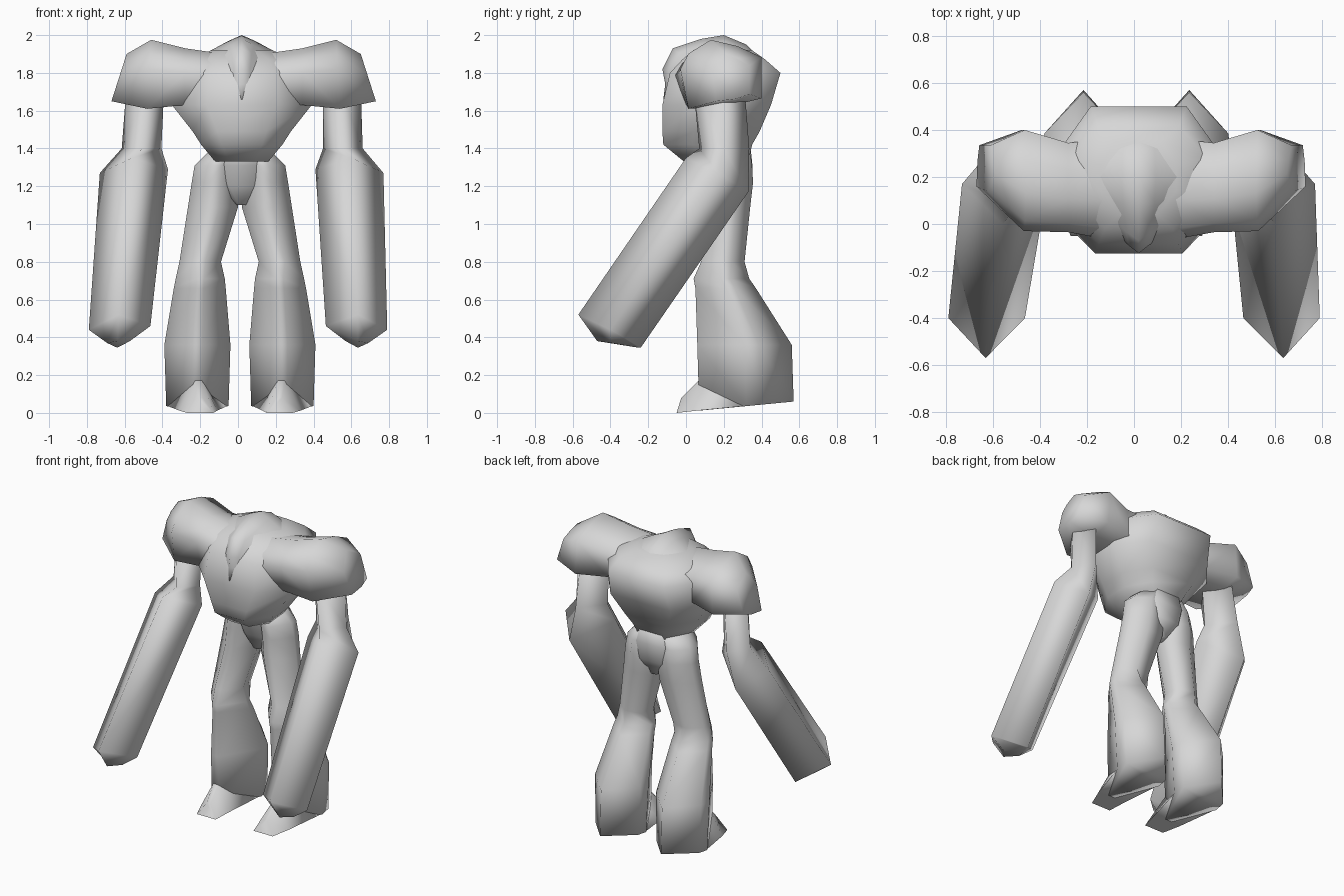
import bpy, bmesh, math

if "Cube" in bpy.data.objects:
    bpy.data.objects.remove(bpy.data.objects["Cube"])

grey = bpy.data.materials.new("stone_grey")
grey.diffuse_color = (0.68, 0.68, 0.68, 1)
grey.use_nodes = True
grey.node_tree.nodes["Principled BSDF"].inputs["Base Color"].default_value = grey.diffuse_color

# Unit cross-sections
BODY = [(-.5, -1), (.5, -1), (1, -.35), (1, .35), (.6, 1), (-.6, 1), (-1, .35), (-1, -.35)]
SHIN = [(0, 1), (-.95, .3), (-1, 0), (-.15, -1), (.15, -1), (1, 0), (.95, .3)]
THIGH = [(.15, 1), (-.8, .85), (-1, -.1), (-.25, -1), (.25, -1), (1, -.1), (.9, .4)]
PAULDRON = [(-.8, -1), (.3, -.9), (1, -.7), (1, .5), (.4, .82), (-.25, 1), (-.8, .6), (-1, .15)]
WEDGE = [(-1, -1), (1, -1), (.18, 1), (-.18, 1)]


def section(shape, a0, a1, b0, b1):
    """Scale a unit shape to the box a0..a1 by b0..b1."""
    return [((a0 + a1) / 2 + u * (a1 - a0) / 2, (b0 + b1) / 2 + v * (b1 - b0) / 2)
            for u, v in shape]


def level(shape, z, x0, x1, y0, y1, slope=0.0):
    """Horizontal ring at height z, optionally tilted along y."""
    return [(x, y, z + slope * (y - y0)) for x, y in section(shape, x0, x1, y0, y1)]


def loft(name, rings, mirror_x=None, lean=0.0):
    """Skin the rings, cap both ends, and add a mirrored twin if asked."""
    bm = bmesh.new()
    sides = [lambda p: p]
    if mirror_x is not None:
        sides.append(lambda p: (2 * (mirror_x + lean * p[2]) - p[0], p[1], p[2]))
    for place in sides:
        loops = [[bm.verts.new(place(p)) for p in r] for r in rings]
        n = len(loops[0])
        for a, b in zip(loops, loops[1:]):
            for i in range(n):
                j = (i + 1) % n
                bm.faces.new((a[i], a[j], b[j], b[i]))
        bm.faces.new(loops[0])
        bm.faces.new(loops[-1])
    bmesh.ops.recalc_face_normals(bm, faces=bm.faces)
    mesh = bpy.data.meshes.new(name)
    bm.to_mesh(mesh)
    bm.free()
    mesh.materials.append(grey)
    ob = bpy.data.objects.new(name, mesh)
    bpy.context.collection.objects.link(ob)
    bpy.ops.object.select_all(action='DESELECT')
    ob.select_set(True)
    bpy.context.view_layer.objects.active = ob
    bpy.ops.object.shade_smooth_by_angle(angle=math.radians(105))


C = 0.02  # body centre line

# Torso: broad chest tapering to a narrow waist
loft("torso", [level(BODY, z, C - w, C + w, y0, y1) for z, w, y0, y1 in [
    (1.33, .14, -.01, .33), (1.42, .215, -.12, .35), (1.49, .26, -.125, .39),
    (1.63, .37, -.125, .45), (1.80, .34, -.085, .50), (1.87, .29, -.02, .42),
    (1.92, .16, .04, .35)]])

# Pelvis joining the thighs under the waist
loft("pelvis", [level(BODY, z, C - w, C + w, y0, y1) for z, w, y0, y1 in [
    (1.42, .13, .05, .34), (1.31, .17, .10, .352), (1.20, .13, .13, .35),
    (1.10, .03, .16, .31)]])

# Head: a low hunched ridge running over the top and down the chest
head_rings = []
for y, z, w, dy, dz in [(.44, 1.83, .16, -.02, -.06), (.32, 1.95, .17, 0, -.07),
                        (.20, 2.0, .18, 0, -.09), (.08, 1.98, .17, .03, -.10),
                        (-.07, 1.93, .13, .10, -.08), (-.125, 1.82, .11, .10, -.02),
                        (-.11, 1.74, .09, .05, 0), (-.12, 1.66, .05, .03, 0)]:
    head_rings.append([(C + u * w, y + t * dy, z + t * dz)
                       for u, t in [(-1, 1), (-.4, .35), (0, 0), (.4, .35), (1, 1)]])
loft("head", head_rings)

# Shoulders: rings across x, sheared so the outer face flares at the bottom
shoulder_rings = []
for x, shear, y0, y1, z0, z1 in [(.08, 0, .00, .36, 1.62, 1.90),
                                 (.20, 0, -.06, .36, 1.62, 1.91),
                                 (.34, 0, -.035, .345, 1.63, 1.93),
                                 (.53, -.01, -.03, .40, 1.61, 1.975),
                                 (.69, -.04, .14, .335, 1.65, 1.90)]:
    zc, h = (z0 + z1) / 2, (z1 - z0) / 2
    shoulder_rings.append([(x + shear * (z - zc) / h, y, z)
                           for y, z in section(PAULDRON, y0, y1, z0, z1)])
loft("shoulders", shoulder_rings, C + .01)

# Arms: slim diamond upper arm, then a long thick forearm reaching forward
loft("arms", [
    [(.54, .04, 1.72), (.65, .20, 1.72), (.56, .31, 1.72), (.45, .17, 1.72)],
    [(.55, .07, 1.40), (.66, .20, 1.40), (.58, .335, 1.40), (.45, .18, 1.40)],
    [(.60, .00, 1.35), (.77, .17, 1.27), (.63, .33, 1.17), (.41, .15, 1.29)],
    [(.635, -.57, .52), (.79, -.40, .44), (.635, -.24, .345), (.465, -.40, .46)],
    [(.635, -.47, .38), (.69, -.40, .37), (.635, -.25, .345), (.57, -.40, .38)]],
    -.01, .023)

# Legs: slender thighs running into flared shins with a pointed heel
loft("legs", [level(THIGH, *r) for r in [
    (1.38, .02, .18, .10, .34), (1.31, .02, .25, .09, .35), (1.22, .02, .265, .10, .355),
    (1.09, .02, .285, .10, .34), (.80, .11, .33, .08, .31)]] + [level(SHIN, *r) for r in [
    (.71, .09, .35, .04, .335), (.66, .085, .36, .05, .37),
    (.36, .06, .41, .06, .56), (.012, .07, .40, .07, .57, .096)]], .01)

# Feet: pointed wedge toes sloping forward
loft("feet", [[(x, y + lean * (z > .5 * (z0 + z1)), z)
               for x, z in section(WEDGE, x0, x1, z0, z1)]
              for y, lean, x0, x1, z0, z1 in [
    (.30, 0, .08, .39, .035, .22), (.06, .01, .13, .33, .012, .175),
    (-.05, .025, .15, .29, 0, .08)]], .01)
